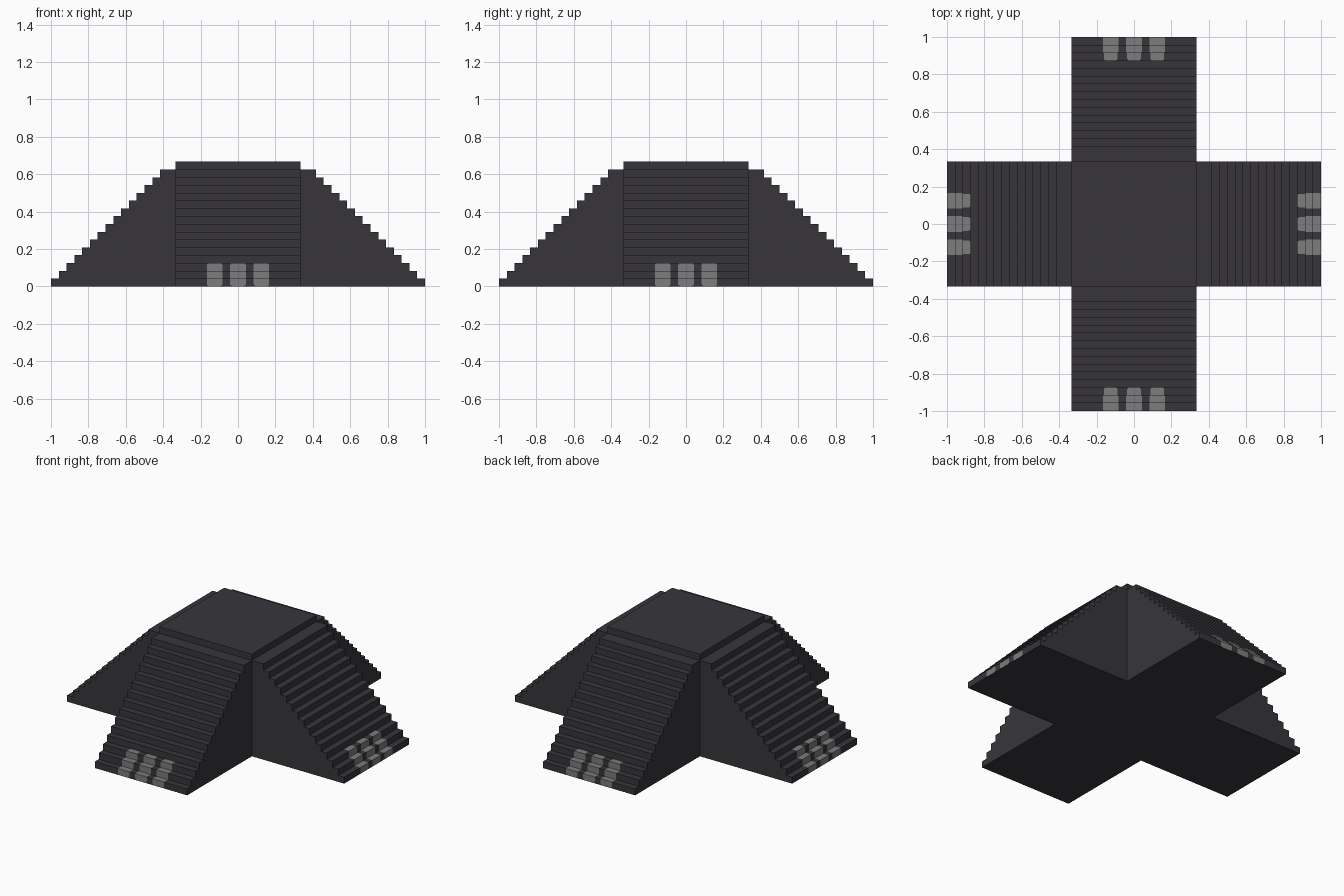
import bpy, bmesh, math

cube = bpy.data.objects.get("Cube")
if cube:
    bpy.data.objects.remove(cube, do_unlink=True)

LEVELS = 16
S = 2 / 3 / LEVELS      # step rise and tread
HALF = 1 / 3            # half width of the core and of each stair
ROUND = 0.01            # corner cut on the pale pads


def material(name, rgb):
    m = bpy.data.materials.new(name)
    m.use_nodes = True
    m.diffuse_color = (*rgb, 1)
    m.node_tree.nodes["Principled BSDF"].inputs["Base Color"].default_value = (*rgb, 1)
    return m


charcoal = material("charcoal", (0.038, 0.036, 0.043))
grey = material("pad grey", (0.205, 0.205, 0.205))


def stair_profile():
    """(y, z, pad inset) along the stair, from the foot up to the core."""
    pts = [(-1, 0, ROUND), (-1, ROUND, 0)]
    for i in range(LEVELS - 1):
        y, z = -1 + i * S, (i + 1) * S
        if i == 2:
            pts.append((y, z - ROUND, 0))
        pts.append((y, z, ROUND / 2 if i == 2 else 0))
        if i == 2:
            pts.append((y + S - ROUND, z, ROUND / 2))
        if i < LEVELS - 2:
            pts.append((y + S, z, ROUND if i == 2 else 0))
    pts.append((-HALF, (LEVELS - 1) * S, 0))
    return pts


def stair_mesh():
    bm = bmesh.new()
    rows = []
    for y, z, inset in stair_profile() + [(-HALF, 0, 0)]:
        xs = [-HALF]
        for centre in (-3 * S, 0, 3 * S):
            half = S - inset
            xs += [centre - half, centre + half]
        xs.append(HALF)
        rows.append([bm.verts.new((x, y, z)) for x in xs])
    # treads, risers and underside; the side against the core stays open
    last = len(rows) - 1
    pairs = [(i, i + 1) for i in range(last - 1)] + [(last, 0)]
    for a, b in pairs:
        for k in range(len(rows[0]) - 1):
            f = bm.faces.new((rows[a][k], rows[a][k + 1], rows[b][k + 1], rows[b][k]))
            # pads cover every second strip on the three lowest steps
            c = f.calc_center_median()
            low = a != last and c.y < -1 + 3 * S - 1e-4 and c.z < 3 * S + 1e-4
            f.material_index = 1 if low and k % 2 else 0
    # stepped side walls
    bm.faces.new([r[0] for r in rows])
    bm.faces.new([r[-1] for r in reversed(rows)])
    bmesh.ops.recalc_face_normals(bm, faces=bm.faces[:])
    me = bpy.data.meshes.new("stair")
    bm.to_mesh(me)
    bm.free()
    me.materials.append(charcoal)
    me.materials.append(grey)
    return me


# four matching stairs around the core
stair = stair_mesh()
for i, side in enumerate(("front", "left", "back", "right")):
    ob = bpy.data.objects.new(side + "_stair", stair)
    ob.rotation_euler.z = i * math.pi / 2
    bpy.context.collection.objects.link(ob)

# square core with the flat platform on top
bpy.ops.mesh.primitive_cube_add(size=2 * HALF, location=(0, 0, HALF))
core = bpy.context.object
core.name = "core_platform"
core.data.materials.append(charcoal)
